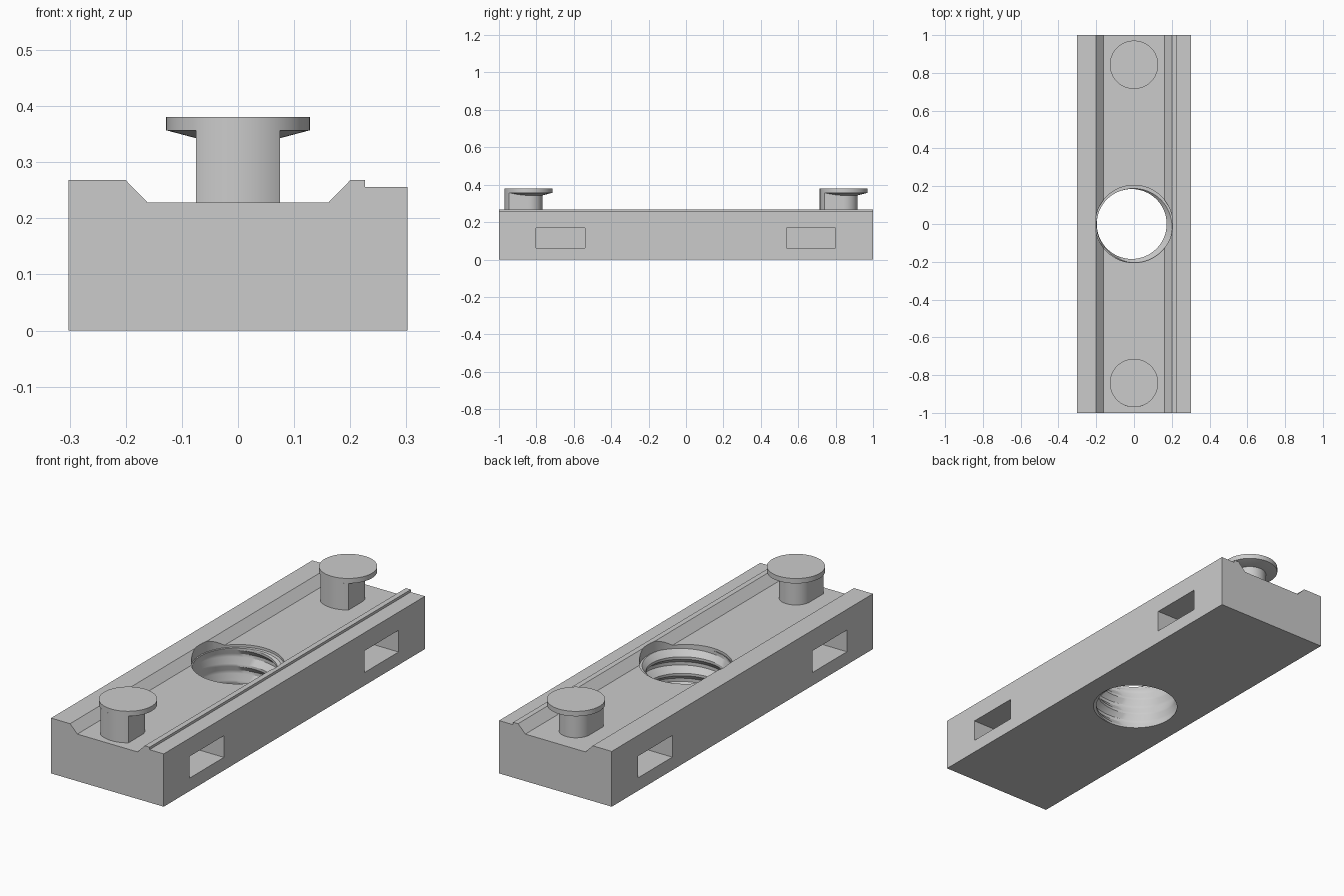
import bpy, bmesh, math

if "Cube" in bpy.data.objects:
    bpy.data.objects.remove(bpy.data.objects["Cube"])

grey = bpy.data.materials.new("light_grey")
grey.use_nodes = True
grey.diffuse_color = (0.6, 0.6, 0.6, 1)
grey.node_tree.nodes["Principled BSDF"].inputs["Base Color"].default_value = (0.6, 0.6, 0.6, 1)


def finish(name, bm):
    bmesh.ops.recalc_face_normals(bm, faces=bm.faces)
    mesh = bpy.data.meshes.new(name)
    bm.to_mesh(mesh)
    bm.free()
    mesh.materials.append(grey)
    obj = bpy.data.objects.new(name, mesh)
    bpy.context.collection.objects.link(obj)
    return obj


def activate(obj):
    bpy.ops.object.select_all(action="DESELECT")
    obj.select_set(True)
    bpy.context.view_layer.objects.active = obj


def smooth(obj):
    activate(obj)
    bpy.ops.object.shade_smooth_by_angle(angle=math.radians(30))


def prism(name, points, offset):
    """Extrude a closed outline of 3D points along an offset."""
    bm = bmesh.new()
    face = bm.faces.new([bm.verts.new(p) for p in points])
    side = bmesh.ops.extrude_face_region(bm, geom=[face], use_keep_orig=True)["geom"]
    bmesh.ops.translate(bm, vec=offset, verts=[v for v in side if isinstance(v, bmesh.types.BMVert)])
    return finish(name, bm)


def box(name, x0, x1, y0, y1, z0, z1):
    return prism(name, [(x0, y0, z0), (x1, y0, z0), (x1, y1, z0), (x0, y1, z0)], (0, 0, z1 - z0))


def circle(radius, count=64):
    return [(radius * math.cos(math.tau * i / count), radius * math.sin(math.tau * i / count))
            for i in range(count)]


def cut(target, cutter):
    mod = target.modifiers.new("cut", "BOOLEAN")
    mod.operation, mod.solver, mod.object = "DIFFERENCE", "EXACT", cutter
    activate(target)
    bpy.ops.object.modifier_apply(modifier=mod.name)
    bpy.data.objects.remove(cutter)


def thread_cutter(segments=64, pitch=0.08, turns=6, start=-0.14):
    """Solid screw whose rows follow a helix, each turn joining the next."""
    # position along the pitch, radius, sideways shift of the crest
    profile = [(0, 0.185, -0.012), (0.15, 0.185, -0.012), (0.5, 0.205, 0), (0.7, 0.205, 0)]
    rows = len(profile) * turns
    bm = bmesh.new()
    columns = []
    for j in range(segments):
        a = math.tau * j / segments
        column = []
        for i in range(rows + len(profile)):
            t, r, shift = profile[i % len(profile)]
            z = start + pitch * (i // len(profile) + t + j / segments)
            column.append(bm.verts.new((r * math.cos(a) + shift, r * math.sin(a), z)))
        columns.append(column)
    n = len(profile)
    for j in range(segments):
        for i in range(rows - 1):
            k, step = (j + 1) % segments, n if j == segments - 1 else 0
            bm.faces.new([columns[j][i], columns[k][i + step],
                          columns[k][i + 1 + step], columns[j][i + 1]])
    bmesh.ops.delete(bm, geom=[v for v in bm.verts if not v.link_faces], context="VERTS")
    # close both ends with a fan around the axis
    rim = [e for e in bm.edges if e.is_boundary]
    height = start + pitch * turns / 2
    for low in (True, False):
        loop = [e for e in rim if ((e.verts[0].co.z + e.verts[1].co.z) / 2 < height) == low]
        z = sum(e.verts[0].co.z for e in loop) / len(loop)
        hub = bm.verts.new((0, 0, z))
        for e in loop:
            bm.faces.new([e.verts[0], e.verts[1], hub])
    return finish("thread_cutter", bm)


# Rail with dovetail-like channel and a stepped edge
section = [(-0.302, 0), (0.302, 0), (0.302, 0.256), (0.226, 0.256), (0.226, 0.268), (0.2, 0.268),
           (0.161, 0.228), (-0.161, 0.228), (-0.2, 0.268), (-0.302, 0.268)]
body = prism("base_rail", [(x, -1, z) for x, z in section], (0, 2, 0))

# Threaded hole with a plain mouth cutting into the ridges
cut(body, thread_cutter())
cut(body, prism("mouth_cutter", [(x, y, 0.216) for x, y in circle(0.205)], (0, 0, 0.2)))

# Side pockets on both long faces
for side in (-1, 1):
    for y in (-0.67, 0.667):
        x0, x1 = sorted((side * 0.1, side * 0.4))
        cut(body, box("pocket_cutter", x0, x1, y - 0.131, y + 0.131, 0.063, 0.168))
smooth(body)


# Headed pins: rounded stem reaching the head's front rim, head with conical underside
def pin(name, y):
    r, half, count = 0.128, 0.075, 24
    reach = math.asin(half / r)
    outline = [(half * math.cos(math.pi * i / count), half * math.sin(math.pi * i / count))
               for i in range(count + 1)]
    outline += [(r * math.sin(a), -r * math.cos(a))
                for a in (reach * (2 * i / count - 1) for i in range(count + 1))]
    stem = prism(name + "_stem", [(px, py + y, 0.22) for px, py in outline], (0, 0, 0.137))
    smooth(stem)

    bm = bmesh.new()
    rings = [[bm.verts.new((px, py + y, z)) for px, py in circle(radius)]
             for radius, z in ((half, 0.343), (r, 0.357), (r, 0.381))]
    for low, high in zip(rings, rings[1:]):
        for i in range(len(low)):
            bm.faces.new([low[i - 1], low[i], high[i], high[i - 1]])
    bm.faces.new(rings[0])
    bm.faces.new(rings[-1])
    # keep the rim crisp despite the shallow cone
    smooth(finish(name + "_head", bm))


pin("front_pin", -0.842)
pin("back_pin", 0.843)
